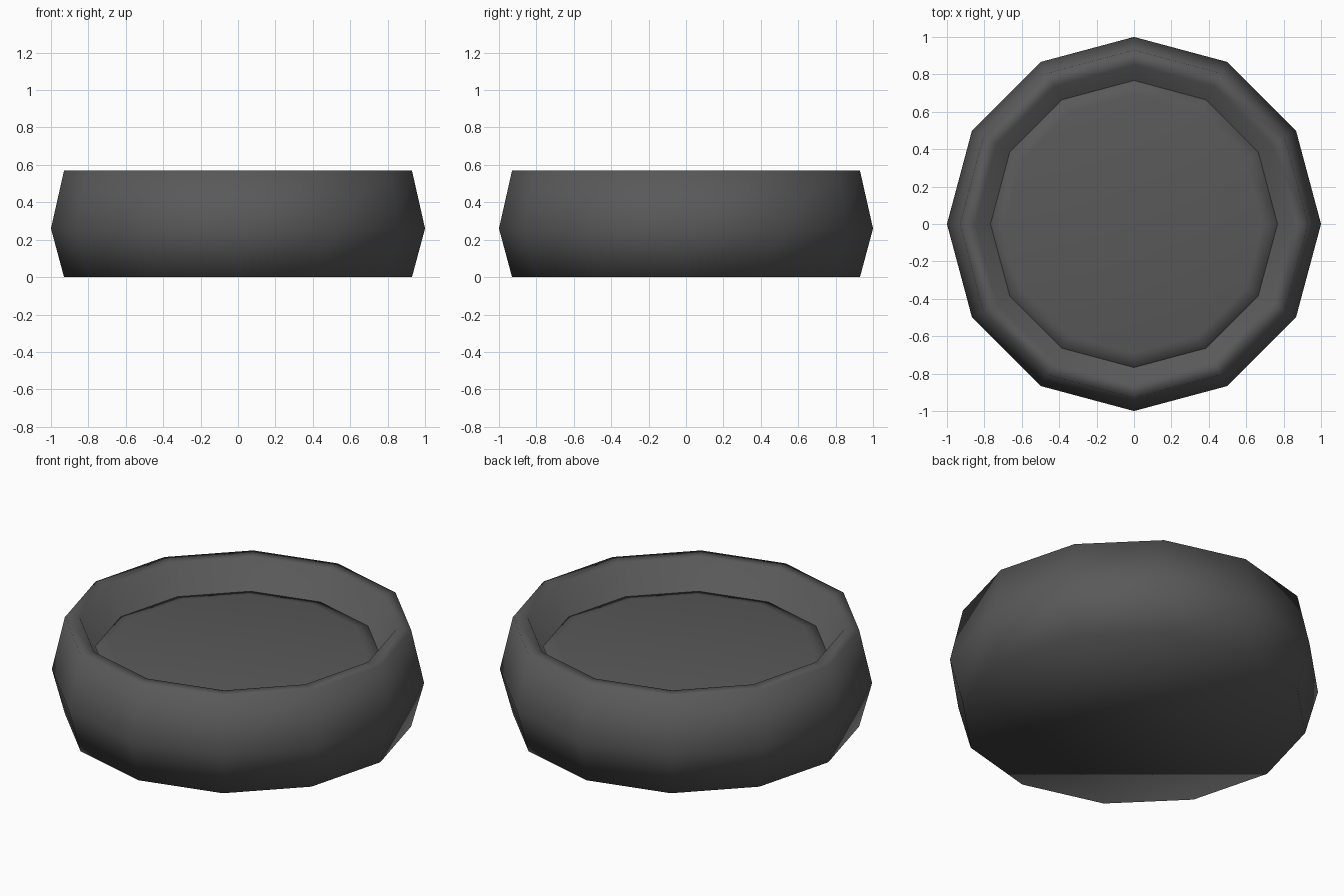
import bpy
import bmesh
from math import cos, sin, pi

if "Cube" in bpy.data.objects:
    bpy.data.objects.remove(bpy.data.objects["Cube"])

SIDES = 12

grey = bpy.data.materials.new("dark_grey")
grey.diffuse_color = (0.1, 0.1, 0.1, 1)
grey.use_nodes = True
grey.node_tree.nodes["Principled BSDF"].inputs["Base Color"].default_value = grey.diffuse_color


def lathe(name, profile):
    """Turn an (r, z) profile around z and cap both open ends with an n-gon."""
    bm = bmesh.new()
    rings = [[bm.verts.new((r * cos(2 * pi * i / SIDES), r * sin(2 * pi * i / SIDES), z))
              for i in range(SIDES)] for r, z in profile]
    for a, b in zip(rings, rings[1:]):
        for i in range(SIDES):
            j = (i + 1) % SIDES
            bm.faces.new((a[i], a[j], b[j], b[i]))
    bm.faces.new(rings[0][::-1])
    bm.faces.new(rings[-1])
    for f in bm.faces:
        f.smooth = True
    mesh = bpy.data.meshes.new(name)
    bm.to_mesh(mesh)
    bm.free()
    mesh.materials.append(grey)
    obj = bpy.data.objects.new(name, mesh)
    bpy.context.collection.objects.link(obj)
    return obj


# Padded outer wall with flat rim, sloping inner side and closed base
lathe("padded_wall", [(0.93, 0), (1.0, 0.26), (0.93, 0.57), (0.85, 0.57), (0.71, 0.29)])

# Inner cushion, its soft edge tucked into the wall
lathe("cushion", [(0.69, 0.30), (0.79, 0.33), (0.79, 0.40), (0.69, 0.42)])
